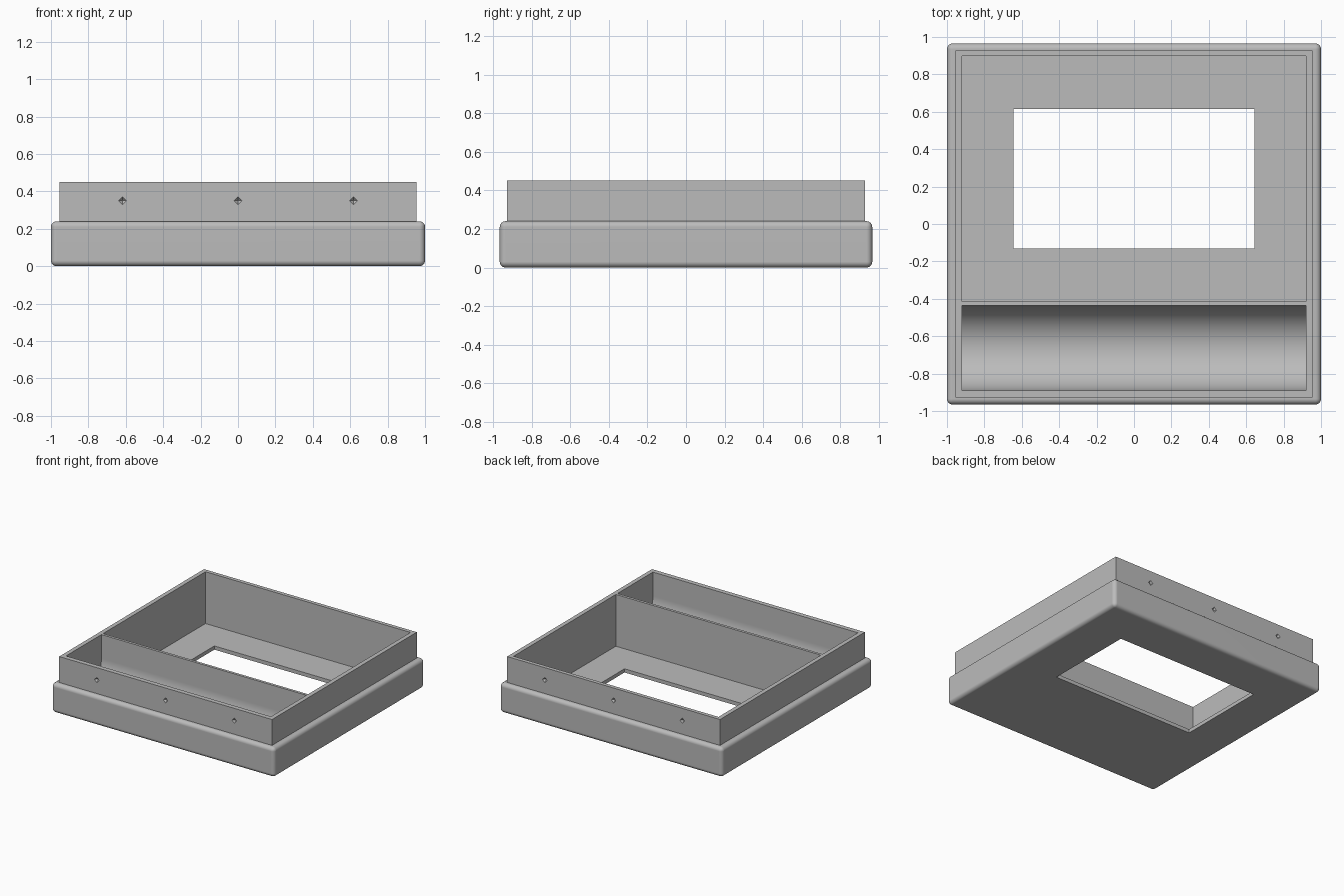
import bpy, bmesh, math
from mathutils import Matrix

if "Cube" in bpy.data.objects:
    bpy.data.objects.remove(bpy.data.objects["Cube"], do_unlink=True)

RIM_TOP, SHOULDER, FLOOR = 0.45, 0.24, 0.03
FILLET = 0.03
INNER_X = 0.92

grey = bpy.data.materials.new("plain grey")
grey.use_nodes = True
grey.diffuse_color = (0.5, 0.5, 0.5, 1)
grey.node_tree.nodes["Principled BSDF"].inputs["Base Color"].default_value = grey.diffuse_color


def to_object(bm, name):
    bmesh.ops.recalc_face_normals(bm, faces=bm.faces)
    mesh = bpy.data.meshes.new(name)
    bm.to_mesh(mesh)
    bm.free()
    mesh.materials.append(grey)
    obj = bpy.data.objects.new(name, mesh)
    bpy.context.collection.objects.link(obj)
    return obj


def box(name, x, y0, y1, z0, z1, fillet=0):
    """Box centred on x; fillet rounds all edges except the top ones."""
    bm = bmesh.new()
    bmesh.ops.create_cube(bm, size=1)
    for v in bm.verts:
        v.co = (2 * x * v.co.x, y1 if v.co.y > 0 else y0, z1 if v.co.z > 0 else z0)
    if fillet:
        edges = [e for e in bm.edges if min(v.co.z for v in e.verts) < z1]
        bmesh.ops.bevel(bm, geom=edges, offset=fillet, segments=6,
                        profile=0.5, affect='EDGES')
    return to_object(bm, name)


def trough_cutter(y0, y1):
    """Round-bottomed channel running along x."""
    r, yc = (y1 - y0) / 2, (y0 + y1) / 2
    steps = 48
    profile = [(y0, 0.6)]
    for i in range(steps + 1):
        a = math.pi * i / steps
        profile.append((yc - r * math.cos(a), FLOOR + r - r * math.sin(a)))
    profile.append((y1, 0.6))
    bm = bmesh.new()
    face = bm.faces.new([bm.verts.new((-INNER_X, y, z)) for y, z in profile])
    ext = bmesh.ops.extrude_face_region(bm, geom=[face])
    moved = [g for g in ext["geom"] if isinstance(g, bmesh.types.BMVert)]
    bmesh.ops.translate(bm, verts=moved, vec=(2 * INNER_X, 0, 0))
    return to_object(bm, "trough_cutter")


def dent_cutter(x, y):
    """Small four-sided pointed recess, made from two pyramids."""
    bm = bmesh.new()
    bmesh.ops.create_uvsphere(bm, u_segments=4, v_segments=2, radius=0.021,
                              matrix=Matrix.Translation((x, y, 0.35)))
    return to_object(bm, "dent_cutter")


def boolean(target, cutter, operation):
    mod = target.modifiers.new(cutter.name, 'BOOLEAN')
    mod.operation, mod.solver, mod.object = operation, 'EXACT', cutter
    bpy.context.view_layer.objects.active = target
    bpy.ops.object.modifier_apply(modifier=mod.name)
    bpy.data.objects.remove(cutter, do_unlink=True)


# Outer base with rounded corners, and the raised rim block
tray = box("tray_case", 1.0, -0.965, 0.965, 0, SHOULDER, FILLET)
boolean(tray, box("rim", 0.955, -0.928, 0.928, 0.1, RIM_TOP), 'UNION')

# Main compartment, its window, and the round-bottomed trough
boolean(tray, box("compartment", INNER_X, -0.415, 0.897, FLOOR, 0.6), 'DIFFERENCE')
boolean(tray, box("window", 0.643, -0.13, 0.615, -0.2, 0.2), 'DIFFERENCE')
boolean(tray, trough_cutter(-0.89, -0.437), 'DIFFERENCE')

# Three locating dents on the front and on the back of the rim
for side in (-1, 1):
    for x in (-0.617, 0, 0.617):
        boolean(tray, dent_cutter(x, side * 0.928), 'DIFFERENCE')

# Smooth fillets and trough, crisp flat faces elsewhere
bpy.ops.object.select_all(action='DESELECT')
tray.select_set(True)
bpy.context.view_layer.objects.active = tray
bpy.ops.object.shade_smooth_by_angle(angle=math.radians(30))
weighted = tray.modifiers.new("weighted_normals", 'WEIGHTED_NORMAL')
weighted.keep_sharp = True
